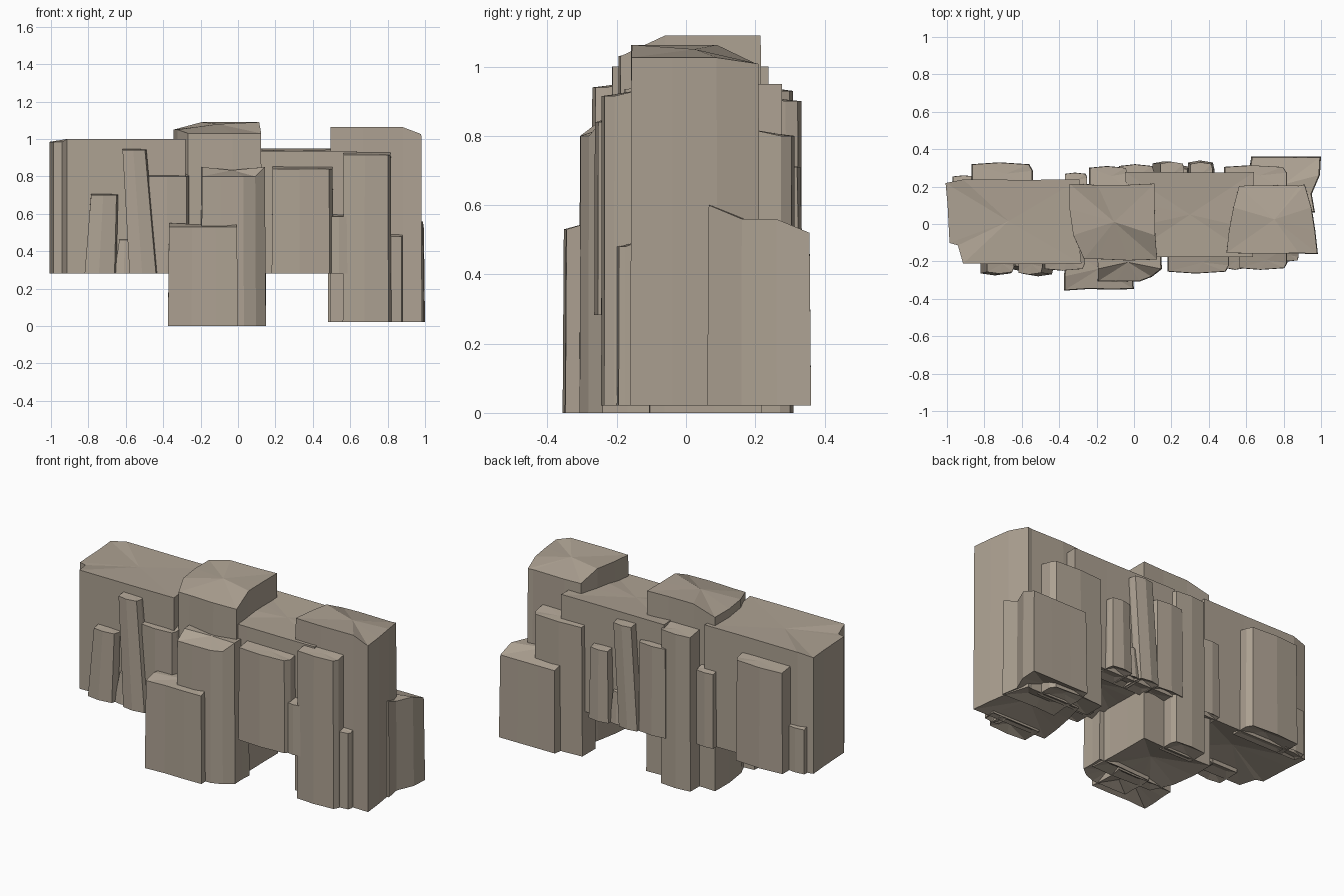
import bpy, bmesh, random

if "Cube" in bpy.data.objects:
    bpy.data.objects.remove(bpy.data.objects["Cube"])

random.seed(4)
SPAN, GROUND, PILLAR = 0.282, 0.0, 0.022      # heights of the undersides
stone = bpy.data.materials.new("stone")
stone.diffuse_color = (0.42, 0.36, 0.29, 1)
stone.use_nodes = True
stone.node_tree.nodes["Principled BSDF"].inputs["Base Color"].default_value = stone.diffuse_color


def prism(name, outline, z0, tops, taper, lean, bump, pit):
    """Faceted prism with a fan of facets on top and a shallow pit below."""
    n = len(outline)
    cx = sum(p[0] for p in outline) / n
    cy = sum(p[1] for p in outline) / n
    bm = bmesh.new()
    low = [bm.verts.new((x, y, z0)) for x, y in outline]
    high = [bm.verts.new((cx + (x - cx) * taper + lean, cy + (y - cy) * taper, z))
            for (x, y), z in zip(outline, tops)]
    peak = bm.verts.new((cx + lean, cy, sum(tops) / n + bump))
    hollow = bm.verts.new((cx, cy, z0 + pit))
    for i in range(n):
        j = (i + 1) % n
        bm.faces.new((low[i], low[j], high[j], high[i]))
        bm.faces.new((high[i], high[j], peak))
        bm.faces.new((low[j], low[i], hollow))
    bmesh.ops.recalc_face_normals(bm, faces=bm.faces)
    mesh = bpy.data.meshes.new(name)
    bm.to_mesh(mesh)
    bm.free()
    mesh.materials.append(stone)
    bpy.context.collection.objects.link(bpy.data.objects.new(name, mesh))


def rock(name, x, y, z0, z1, drops, taper=0.985, chip=0.025, bump=0.0,
         u=(0, 0.33, 0.67, 1), v=(0, 0.33, 0.67, 1), cuts={}):
    """Box-like rock with randomly chipped outline. drops lowers the top along
    named edges, cuts shifts single outline points, u and v place the points."""
    grid = [(0, 0), (1, 0), (2, 0), (3, 0), (3, 1), (3, 2),
            (3, 3), (2, 3), (1, 3), (0, 3), (0, 2), (0, 1)]
    outline, tops = [], []
    for i, j in grid:
        dx, dy = cuts.get((i, j), (0, 0))
        px = x[0] + (x[1] - x[0]) * u[i] + dx
        py = y[0] + (y[1] - y[0]) * v[j] + dy
        if i in (0, 3):
            px += random.uniform(0, chip) * (1 if i == 0 else -1)
        if j in (0, 3):
            py += random.uniform(0, chip / 2) * (1 if j == 0 else -1)
        edges = {"left": i == 0, "right": i == 3, "front": j == 0, "back": j == 3}
        tops.append(z1 - max([d for e, d in drops.items() if edges[e]], default=0))
        outline.append((px, py))
    prism(name, outline, z0, tops, taper, 0, bump, 0.06)


def plate(name, x0, x1, y_out, z0, z, lean=0, taper=0.97):
    """Thin slab on the front or back wall with a slightly bent outer face."""
    y_in = -0.12 if y_out < 0 else 0.18
    w, d = x1 - x0, y_out - y_in
    shape = [(0, 0), (0, 0.93), (0.45, 1), (0.94, 0.93), (1, 0.7), (1, 0)]
    outline = [(x0 + w * a, y_in + d * b) for a, b in shape]
    tops = [z + (0 if b else 0.02) for a, b in shape]
    prism(name, outline, z0, tops, taper, lean, 0, 0.03)


# Main masses: two raised spans and two tall pillars
rock("left_span", (-1, -0.28), (-0.215, 0.24), SPAN, 1.0, {"left": 0.015}, 1.0, 0.015,
     u=(0, 0.12, 0.6, 1), v=(0, 0.25, 0.7, 1), cuts={(0, 0): (0.055, 0.10), (0, 3): (-0.01, -0.02)})
rock("centre_pillar", (-0.36, 0.135), (-0.2, 0.22), GROUND, 1.09,
     {"front": 0.06, "left": 0.04}, bump=0.02, cuts={(0, 0): (0.07, 0), (0, 1): (0.03, 0)})
rock("right_span", (-0.05, 0.65), (-0.18, 0.28), SPAN, 0.95, {"front": 0.015}, 1.0, 0.015,
     bump=-0.01)
rock("right_pillar", (0.49, 0.995), (-0.165, 0.215), PILLAR, 1.063,
     {"right": 0.037, "back": 0.055}, bump=0.015, u=(0, 0.35, 0.78, 1),
     cuts={(3, 3): (-0.07, 0), (3, 2): (-0.04, 0), (0, 3): (0.06, 0), (0, 2): (0.03, 0)})

# Buttresses at the feet
rock("centre_buttress_tall", (-0.22, 0.155), (-0.31, -0.1), GROUND, 0.85, {"front": 0.05}, 0.97,
     cuts={(3, 0): (-0.04, 0.02)})
rock("centre_buttress_low", (-0.375, 0.01), (-0.36, -0.12), GROUND, 0.55, {"front": 0.02}, 0.97)
rock("right_corner_buttress", (0.61, 1.005), (0.06, 0.362), PILLAR, 0.56,
     {"back": 0.04, "front": -0.04}, 0.97, cuts={(3, 1): (-0.03, 0), (3, 0): (-0.03, 0)})

# Plates on the front wall
plate("front_left_plate_leaning", -0.82, -0.65, -0.275, SPAN, 0.70, 0.02, 0.85)
plate("front_left_plate_tall", -0.58, -0.43, -0.28, SPAN, 0.94, -0.05, 0.85)
plate("front_left_plate_small", -0.66, -0.55, -0.25, SPAN, 0.46, 0, 0.6)
plate("front_left_plate_inner", -0.48, -0.26, -0.25, SPAN, 0.80)
plate("front_right_plate", 0.18, 0.51, -0.265, SPAN, 0.84)
plate("front_right_plate_small", 0.49, 0.60, -0.245, SPAN, 0.585)
plate("front_pillar_plate", 0.56, 0.82, -0.245, PILLAR, 0.915)
plate("front_pillar_plate_small", 0.78, 0.88, -0.20, PILLAR, 0.48)

# Plates on the back wall
plate("back_pillar_plate", 0.48, 0.82, 0.315, PILLAR, 0.80)
plate("back_right_plate_leaning", 0.29, 0.43, 0.34, SPAN, 0.71, 0, 0.85)
plate("back_right_plate_tall", 0.10, 0.23, 0.335, SPAN, 0.90, 0.04)
plate("back_right_plate_small", 0.21, 0.30, 0.315, SPAN, 0.47, 0, 0.7)
plate("back_right_plate_inner", -0.08, 0.11, 0.32, SPAN, 0.82)
plate("back_centre_plate", -0.24, -0.03, 0.31, GROUND, 0.93)
plate("back_left_plate_small", -0.37, -0.25, 0.275, SPAN, 0.73)
plate("back_left_plate", -0.87, -0.54, 0.33, SPAN, 0.89)
plate("back_left_plate_low", -0.97, -0.84, 0.26, SPAN, 0.55)
